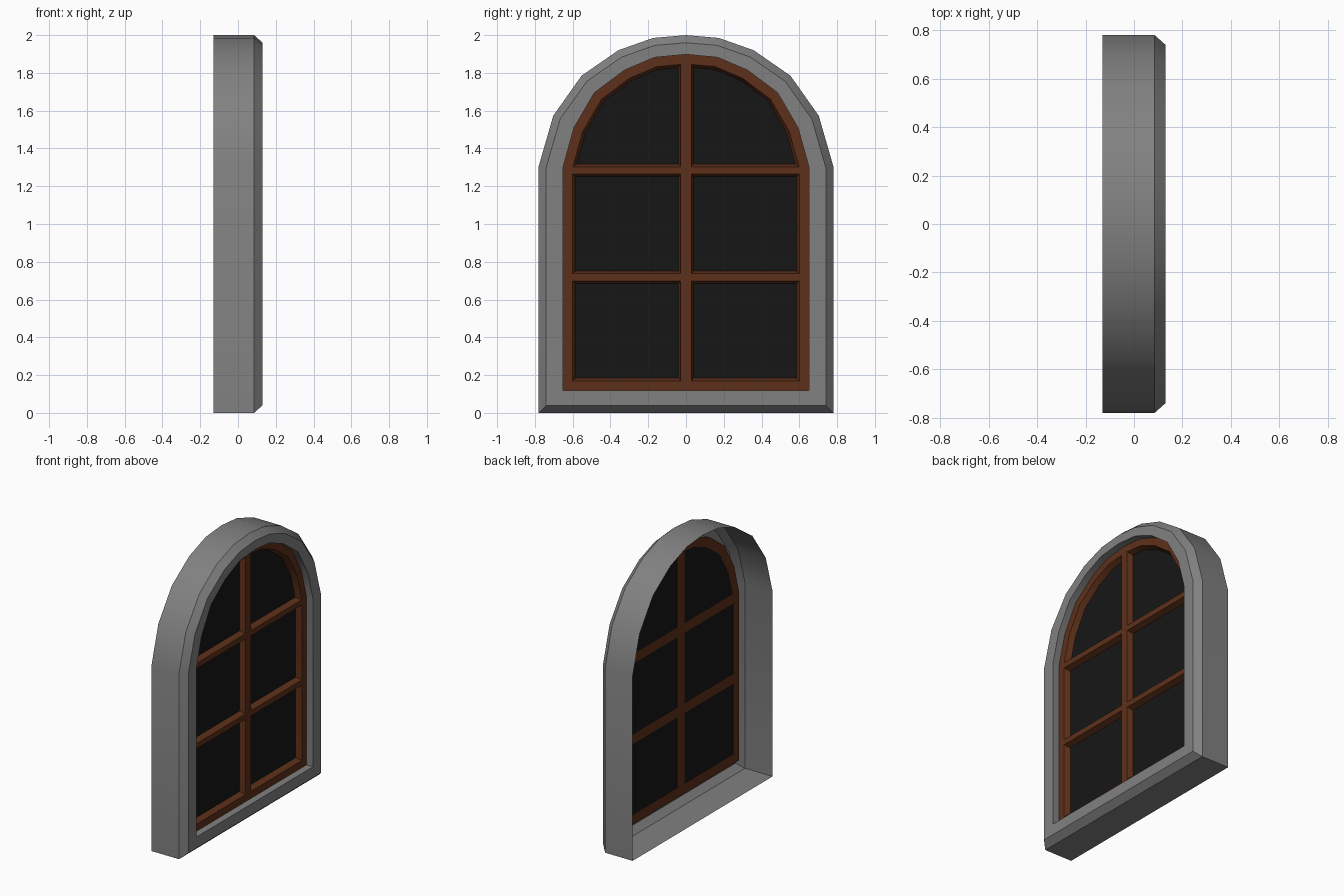
import bpy, bmesh
from math import radians
from mathutils import Vector

if "Cube" in bpy.data.objects:
    bpy.data.objects.remove(bpy.data.objects["Cube"])


def material(name, rgb):
    m = bpy.data.materials.new(name)
    m.diffuse_color = (*rgb, 1)
    m.use_nodes = True
    m.node_tree.nodes["Principled BSDF"].inputs["Base Color"].default_value = m.diffuse_color
    return m


def outline(half, z0):
    """Closed (y, z) loop: flat bottom, mirrored arch points on top."""
    right = [(half[0][0], z0)] + half
    return right + [(-y, z) for y, z in reversed(right) if y > 0]


def inset(loop, d):
    """Move a counter-clockwise loop inwards with mitred corners."""
    out = []
    pts = [Vector(p) for p in loop]
    for i, p in enumerate(pts):
        a = (p - pts[i - 1]).normalized()
        b = (pts[(i + 1) % len(pts)] - p).normalized()
        na, nb = Vector((-a.y, a.x)), Vector((-b.y, b.x))
        out.append(tuple(p + (na + nb) * d / (1 + na.dot(nb))))
    return out


def skin(name, sections, mat, cyclic=False, caps=False):
    """Join successive (x, loop) sections with quads."""
    bm = bmesh.new()
    rings = [[bm.verts.new((x, y, z)) for y, z in loop] for x, loop in sections]
    pairs = list(zip(rings, rings[1:]))
    if cyclic:
        pairs.append((rings[-1], rings[0]))
    for r, s in pairs:
        for i in range(len(r)):
            j = (i + 1) % len(r)
            bm.faces.new((r[i], r[j], s[j], s[i]))
    if caps:
        bm.faces.new(rings[-1])
        if len(rings) > 1:
            bm.faces.new(rings[0][::-1])
    me = bpy.data.meshes.new(name)
    bm.to_mesh(me)
    bm.free()
    ob = bpy.data.objects.new(name, me)
    bpy.context.collection.objects.link(ob)
    me.materials.append(mat)
    # Smooth along the arch, keep the profile edges sharp
    bpy.ops.object.select_all(action='DESELECT')
    ob.select_set(True)
    bpy.context.view_layer.objects.active = ob
    bpy.ops.object.shade_smooth_by_angle(angle=radians(30))
    return ob


def rect(y0, y1, z0, z1):
    return [(y0, z0), (y1, z0), (y1, z1), (y0, z1)]


stone = material("stone", (0.22, 0.22, 0.22))
wood = material("wood", (0.112, 0.030, 0.0105))
dark = material("dark_glass", (0.008, 0.008, 0.008))

outer = outline([(.78, 1.305), (.703, 1.573), (.553, 1.785), (.358, 1.92),
                 (.174, 1.985), (0, 2)], 0)
opening = outline([(.65, 1.305), (.593, 1.51), (.485, 1.695), (.325, 1.815),
                   (.167, 1.882), (0, 1.898)], .118)
FRONT, BACK = .08, .04

# Stone surround: open-backed shell with chamfered front and inner reveal
skin("stone_surround", [(-.13, outer), (.085, outer), (.13, inset(outer, .04)),
                        (.13, opening), (BACK, opening)], stone)

# Wooden sash: closed ring with a sloping inner edge
skin("window_sash", [(BACK, opening), (FRONT, opening), (FRONT, inset(opening, .05)),
                     (BACK, inset(opening, .066))], wood, cyclic=True)


# Glazing bars: tapered strips, wider at the glass
def bar(name, y0, y1, z0, z1, dy, dz):
    skin(name, [(BACK, rect(y0 - dy, y1 + dy, z0 - dz, z1 + dz)),
                (FRONT, rect(y0, y1, z0, z1))], wood, caps=True)


bar("vertical_bar", -.028, .028, .15, 1.87, .012, 0)
for i, z in enumerate((.718, 1.284)):
    bar(f"horizontal_bar_{i + 1}", -.62, .62, z - .019, z + .019, 0, .015)

# Glass: one dark sheet across the opening
skin("glass", [(BACK + .001, opening)], dark, caps=True)
